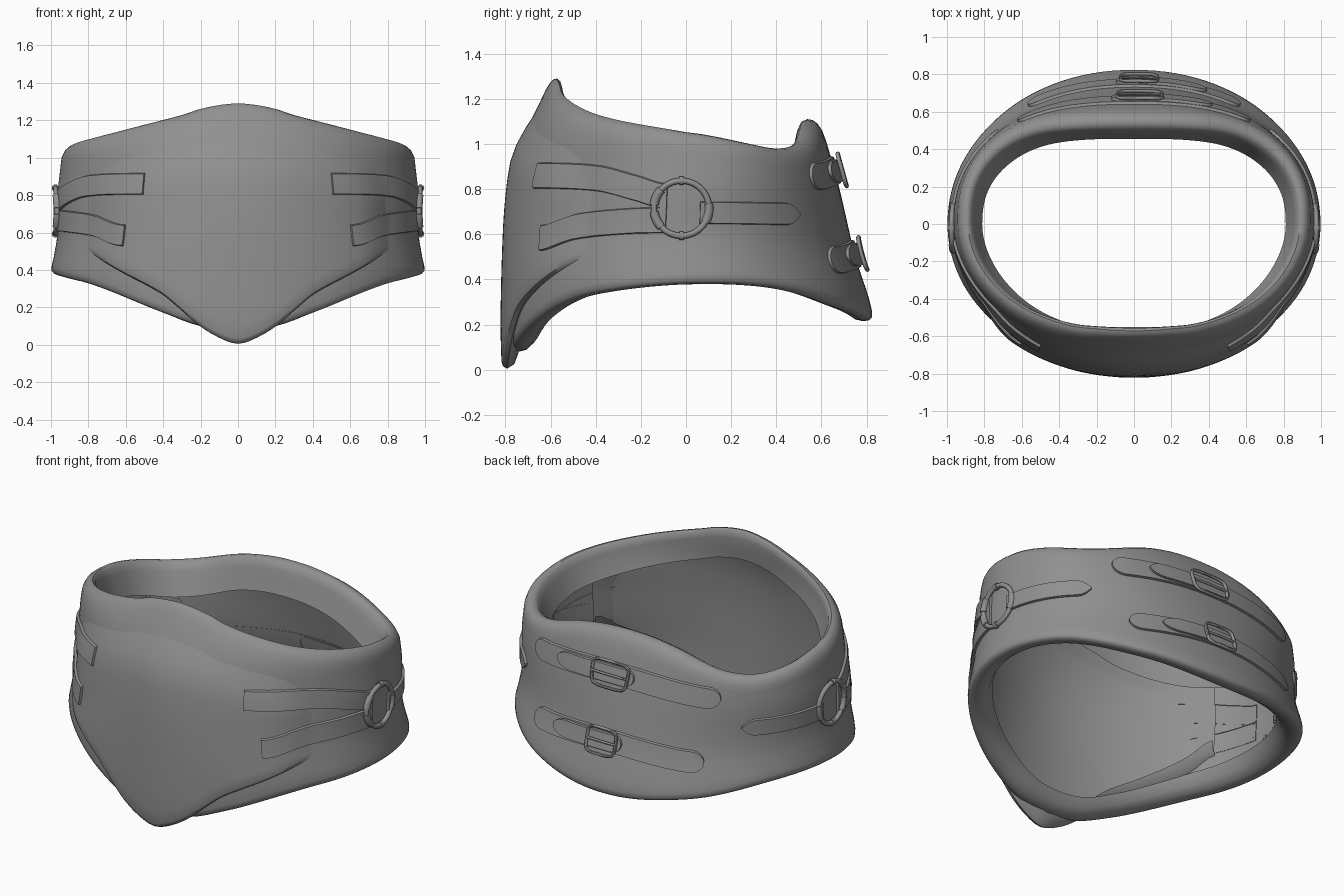
import bpy
from math import sin, cos, pi, radians
from mathutils import Vector

cube = bpy.data.objects.get("Cube")
if cube:
    bpy.data.objects.remove(cube, do_unlink=True)

grey = bpy.data.materials.new("plain_grey")
grey.use_nodes = True
colour = (0.28, 0.28, 0.28, 1)
grey.diffuse_color = colour
grey.node_tree.nodes["Principled BSDF"].inputs["Base Color"].default_value = colour


def curve(table, v):
    """Smooth interpolation through (key, value) pairs, level at both ends."""
    if v <= table[0][0]:
        return table[0][1]
    if v >= table[-1][0]:
        return table[-1][1]

    def slope(i):
        if i in (0, len(table) - 1):
            return 0
        (ka, va), (kb, vb) = table[i - 1], table[i + 1]
        return (vb - va) / (kb - ka)

    i = max(k for k in range(len(table) - 1) if table[k][0] <= v)
    (ka, va), (kb, vb) = table[i], table[i + 1]
    d = kb - ka
    t = (v - ka) / d
    return (va * (1 + 2 * t) * (1 - t) ** 2 + vb * t * t * (3 - 2 * t)
            + d * slope(i) * t * (1 - t) ** 2 + d * slope(i + 1) * t * t * (t - 1))


def smooth(t):
    t = min(max(t, 0), 1)
    return t * t * (3 - 2 * t)


# Body size by height: front depth, back depth, half width, squareness
FRONT = [(0, .785), (.2, .79), (.6, .78), (.8, .765), (.95, .74), (1.1, .69), (1.2, .64), (1.3, .605)]
BACK = [(.2, .83), (.3, .815), (.5, .75), (.65, .715), (.8, .68), (1, .625), (1.12, .59)]
WIDTH = [(.1, 1.01), (.38, 1.003), (.47, .985), (.6, .965), (.8, .965), (.9, .955), (1.04, .935), (1.25, .87)]
SQUARE_FRONT = [(.4, 2), (.85, 1.88), (1.1, 1.97)]
SQUARE_BACK = [(.5, 2.1), (1.1, 2.45)]
# Edge heights by angle from the front
TOP = [(0, 1.29), (13, 1.265), (21, 1.228), (46, 1.145), (62, 1.105), (90, 1.052), (115, 1),
       (130, .98), (145, 1), (165, 1.08), (180, 1.11)]
BOTTOM = [(0, .08), (12, .1), (24, .17), (43, .28), (58, .335), (90, .378), (120, .36), (150, .27), (180, .215)]
PANEL = [(0, .005), (6, .04), (12, .105), (18, .195), (24, .275), (37, .38), (54, .5), (64, .58)]
# Rim thickness by angle
RIM = [(0, .85), (90, 1.05), (180, 1.35)]


def fold(a):
    a = abs(a) % 360
    return min(a, 360 - a)


def plan(a, z):
    s, c = sin(radians(a)), cos(radians(a))
    e = 2 / curve(SQUARE_FRONT if c > 0 else SQUARE_BACK, z)
    x = curve(WIDTH, z) * abs(s) ** e * (1 if s > 0 else -1)
    depth = -curve(FRONT, z) if c > 0 else curve(BACK, z)
    return Vector((x, depth * abs(c) ** e, z))


def surf(a, z, off=0):
    """Point on the body at an angle and height, pushed outward by off."""
    d = plan(a + .5, z) - plan(a - .5, z)
    return plan(a, z) + Vector((d.y, -d.x, 0)).normalized() * off


def panel_lift(a, z):
    a = fold(a)
    return -.012 + .044 * smooth((64 - a) / 24) * smooth((curve(TOP, a) - .07 - z) / .3)


def finish(name, verts, faces, mirror=False):
    mesh = bpy.data.meshes.new(name)
    mesh.from_pydata(verts, [], faces)
    mesh.materials.append(grey)
    obj = bpy.data.objects.new(name, mesh)
    bpy.context.collection.objects.link(obj)
    if mirror:
        obj.modifiers.new("other_side", "MIRROR").use_mirror_merge = False
    bpy.ops.object.select_all(action="DESELECT")
    obj.select_set(True)
    bpy.context.view_layer.objects.active = obj
    bpy.ops.object.shade_smooth_by_angle(angle=radians(45))


def grid(name, columns, closed=False, mirror=False):
    """Skin a list of upward columns of points running around the body."""
    n, m = len(columns), len(columns[0])
    faces = []
    for c in range(n if closed else n - 1):
        d = (c + 1) % n
        faces += [(c * m + r, d * m + r, d * m + r + 1, c * m + r + 1) for r in range(m - 1)]
    finish(name, [p for col in columns for p in col], faces, mirror)


def tube(name, path, radius, closed=False, mirror=False, sides=10):
    n, verts, faces = len(path), [], []
    centre = sum(path, Vector()) / n
    out = Vector((centre.x, centre.y, 0)).normalized()
    for i, p in enumerate(path):
        if closed:
            t = path[(i + 1) % n] - path[i - 1]
        else:
            t = path[min(i + 1, n - 1)] - path[max(i - 1, 0)]
        u = (out - t * out.dot(t) / t.length_squared).normalized()
        w = t.normalized().cross(u)
        verts += [p + (u * cos(k * 2 * pi / sides) + w * sin(k * 2 * pi / sides)) * radius for k in range(sides)]
    for i in range(n if closed else n - 1):
        j = (i + 1) % n
        for k in range(sides):
            l = (k + 1) % sides
            faces.append((i * sides + k, i * sides + l, j * sides + l, j * sides + k))
    if not closed:
        faces += [tuple(reversed(range(sides))), tuple(range((n - 1) * sides, n * sides))]
    finish(name, verts, faces, mirror)


def strap(name, path, half, height, tips=(0, 0), point=.5, mirror=False):
    """Thin band on the body; tips give the tapered share of each end."""
    a0, a1 = path[0][0], path[-1][0]
    columns, steps = [], 40
    for i in range(-1, steps + 2):
        s = (1 - cos(pi * min(max(i, 0), steps) / steps)) / 2
        w = half
        for share, d in zip(tips, (s, 1 - s)):
            if d < share:
                w *= max(.12, (1 - (1 - d / share) ** 2) ** point)
        a = a0 + (a1 - a0) * s
        z = curve(path, a)
        rows = []
        for k, up in ((-1, 0), (-.92, 1), (-.4, 1), (.4, 1), (.92, 1), (1, 0)):
            zz = z + k * w
            lift = height if up and 0 <= i <= steps else -.004
            rows.append(surf(a, zz, max(0, panel_lift(a, zz)) + lift))
        columns.append(rows)
    grid(name, columns, mirror=mirror)


# Body shell with rolled rims turning inward at both openings
columns = []
for i in range(120):
    a = i * 3
    low, high, rim = curve(BOTTOM, fold(a)), curve(TOP, fold(a)), curve(RIM, fold(a))
    col = [surf(a, low + dz, -d) for d, dz in
           ((.13, .1), (.115, .04), (.08, .008), (.045, 0), (.018, .004), (.004, .018), (0, .045))]
    z0, z1 = low + .045, high - .05
    col += [surf(a, z0 + (z1 - z0) * k / 16) for k in range(1, 17)]
    col += [surf(a, high - dz, -d * rim) for d, dz in
            ((.008, .02), (.022, .004), (.04, 0), (.06, .012), (.082, .05), (.108, .11), (.14, .18))]
    columns.append(col)
grid("body_shell", columns, closed=True)

# Raised front panel that ends in a rounded point
columns = []
for i in range(-32, 33):
    a = i * 2
    low, high = curve(PANEL, fold(a)), curve(TOP, fold(a)) - .07
    col = [surf(a, low + .07, -.045), surf(a, low + .02, -.025)]
    for dz, k in ((0, .2), (.01, .8), (.03, 1)):
        col.append(surf(a, low + dz, panel_lift(a, low + dz) * k))
    for k in range(1, 17):
        z = low + .03 + (high - low - .03) * k / 16
        col.append(surf(a, z, panel_lift(a, z)))
    columns.append(col)
grid("front_panel", columns)

# Side straps meeting at the rings
strap("upper_front_strap", [(32, .86), (58, .848), (72, .805), (83, .768)], .058, .014, mirror=True)
strap("lower_front_strap", [(38, .585), (52, .635), (70, .658), (83, .662)], .058, .014, mirror=True)
strap("side_rear_strap", [(94, .695), (133, .69)], .05, .014, tips=(0, .16), point=.9, mirror=True)

# Side rings, with strap loops and small collars around them
hub = Vector((.976, -.02, .715))


def arc(start, end, steps, radius=.122):
    out = []
    for k in range(steps):
        t = radians(start + (end - start) * k / (steps - 1))
        y = radius * cos(t)
        out.append(hub + Vector((-.6 * y * y, y, radius * sin(t))))
    return out


tube("side_ring", arc(0, 354, 60), .014, closed=True, mirror=True)
for name, angle, spread, radius in (("top_collar", 90, 5, .02), ("bottom_collar", 270, 5, .02),
                                    ("upper_loop", 155, 18, .02), ("lower_loop", 205, 18, .02),
                                    ("rear_loop", -10, 20, .02)):
    tube("ring_" + name, arc(angle - spread, angle + spread, 7), radius, mirror=True)

# Back straps, each with a tongue, buckle frame and prong
for name, z, end in (("upper", .885, 143), ("lower", .515, 146)):
    path = [(end, z - .03), (180, z), (360 - end, z - .03)]
    strap(name + "_back_strap", path, .062, .014, tips=(.07, .07))
    strap(name + "_back_tongue", [(158, z - .01), (185, z)], .05, .028, tips=(.25, .1))
    frame = []
    for k in range(40):
        t = 2 * pi * k / 40
        u, v = (abs(f(t)) ** .45 * (1 if f(t) > 0 else -1) for f in (cos, sin))
        frame.append(surf(178.5 + 5 * u, z + .072 * v, .036))
    tube(name + "_buckle_frame", frame, .0095, closed=True, sides=8)
    tube(name + "_buckle_prong", [surf(173.5 + k, z, .038) for k in range(11)], .007, sides=8)
